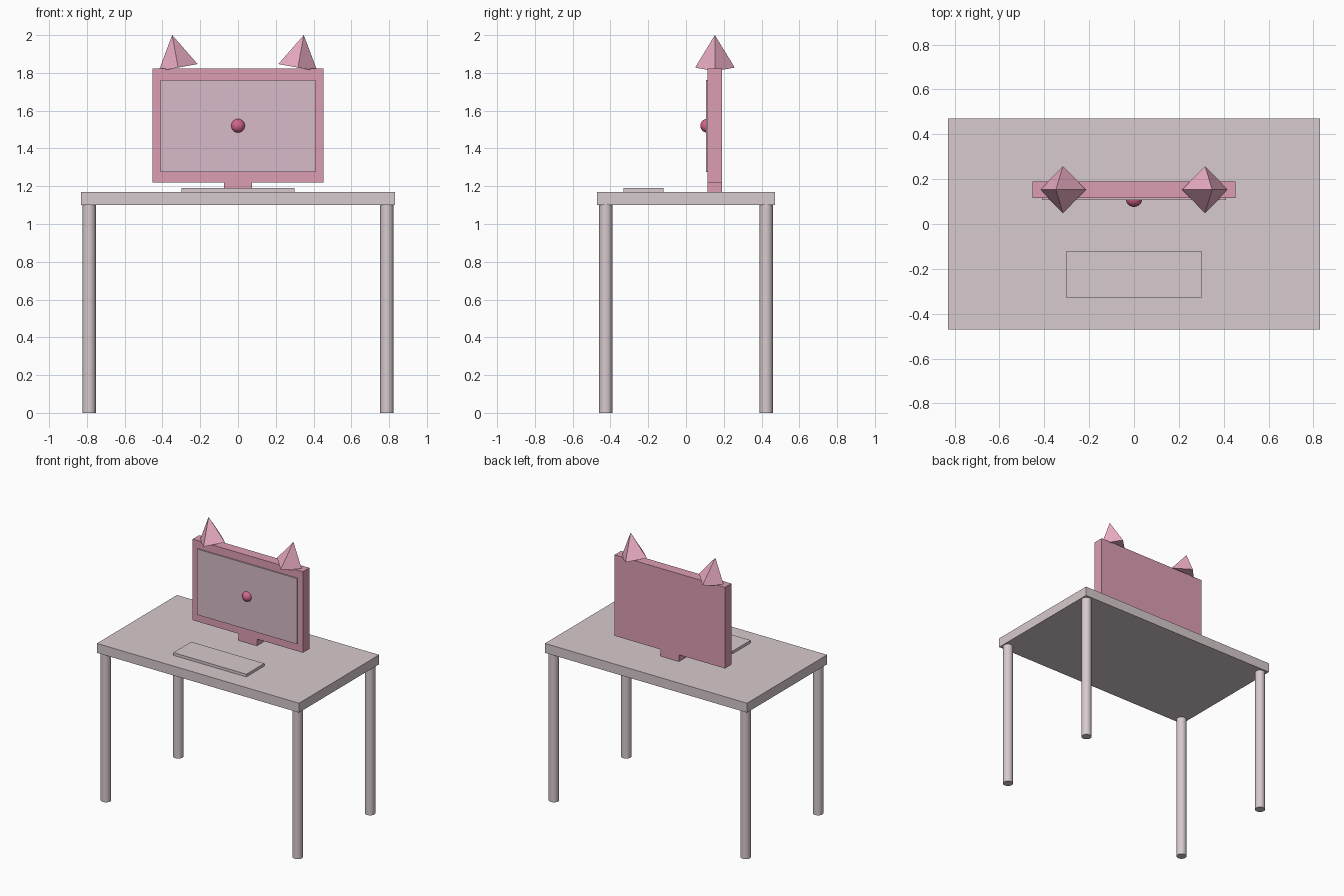
import bpy
import math

if "Cube" in bpy.data.objects:
    bpy.data.objects.remove(bpy.data.objects["Cube"])


def material(name, rgb):
    m = bpy.data.materials.new(name)
    m.diffuse_color = (*rgb, 1)
    m.use_nodes = True
    m.node_tree.nodes["Principled BSDF"].inputs["Base Color"].default_value = m.diffuse_color
    return m


PALE = material("pale_wood", (0.68, 0.59, 0.61))
PINK = material("pink", (0.72, 0.34, 0.45))
LIGHT_PINK = material("light_pink", (0.84, 0.42, 0.56))
SCREEN = material("screen_lilac", (0.68, 0.5, 0.58))
ROSE = material("rose", (0.65, 0.13, 0.26))


def finish(name, mat, smooth=False):
    ob = bpy.context.object
    ob.name = name
    ob.data.materials.append(mat)
    if smooth:
        bpy.ops.object.shade_smooth_by_angle(angle=math.radians(40))
    return ob


def box(name, x, y, z, mat):
    """Box from (min, max) ranges on each axis."""
    bpy.ops.mesh.primitive_cube_add(size=1, location=[(a + b) / 2 for a, b in (x, y, z)])
    ob = bpy.context.object
    ob.scale = [b - a for a, b in (x, y, z)]
    bpy.ops.object.transform_apply(location=False, rotation=False, scale=True)
    return finish(name, mat)


# Desk
box("desk_top", (-0.83, 0.83), (-0.47, 0.47), (1.10, 1.17), PALE)
for sx, side in ((-1, "left"), (1, "right")):
    for sy, end in ((-1, "front"), (1, "back")):
        bpy.ops.mesh.primitive_cylinder_add(vertices=24, radius=0.035, depth=1.10,
                                            location=(sx * 0.788, sy * 0.425, 0.55))
        finish(f"{end}_{side}_leg", PALE, True)

# Keyboard
box("keyboard", (-0.30, 0.30), (-0.33, -0.12), (1.17, 1.19), PALE)

# Monitor
box("monitor_stand", (-0.075, 0.075), (0.115, 0.19), (1.17, 1.22), PINK)
box("monitor_body", (-0.453, 0.453), (0.115, 0.19), (1.22, 1.822), PINK)
box("screen", (-0.41, 0.41), (0.106, 0.12), (1.275, 1.763), SCREEN)

# Nose ball, half sunk into the screen
bpy.ops.mesh.primitive_uv_sphere_add(segments=24, ring_count=14, radius=0.037,
                                     location=(0, 0.113, 1.52))
finish("nose", ROSE, True)

# Four-sided ears leaning outwards
TILT, HEIGHT, BASE_X, BASE_Z = 0.18, 0.175, 0.317, 1.828
for s, side in ((-1, "left"), (1, "right")):
    loc = (s * (BASE_X + HEIGHT / 2 * math.sin(TILT)), 0.153,
           BASE_Z + HEIGHT / 2 * math.cos(TILT))
    bpy.ops.mesh.primitive_cone_add(vertices=4, radius1=0.105, depth=HEIGHT,
                                    location=loc, rotation=(0, s * TILT, 0))
    finish(f"{side}_ear", LIGHT_PINK)
